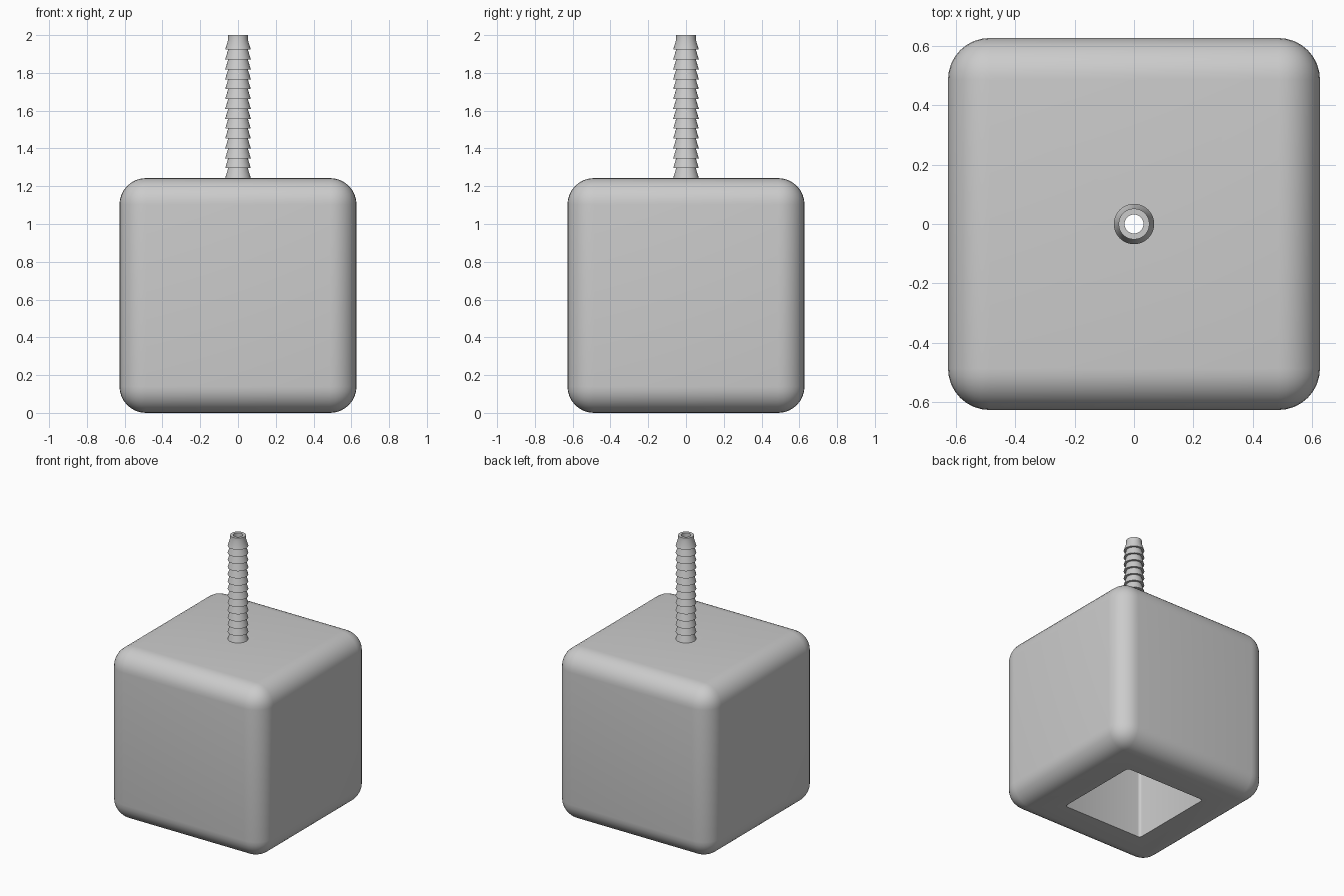
import bpy, bmesh, math

W, H = 1.255, 1.243            # block width and height
OPEN, CEILING = 0.645, 0.94    # square cavity width and height
BORE = 0.032                   # radius of the channel through the stem
SIDES = 48

old = bpy.data.objects.get("Cube")
if old:
    bpy.data.objects.remove(old, do_unlink=True)

grey = bpy.data.materials.new("plain grey")
grey.use_nodes = True
colour = (0.6, 0.6, 0.6, 1)
grey.diffuse_color = colour
grey.node_tree.nodes["Principled BSDF"].inputs["Base Color"].default_value = colour


def add_object(name, bm):
    bmesh.ops.recalc_face_normals(bm, faces=bm.faces)
    mesh = bpy.data.meshes.new(name)
    bm.to_mesh(mesh)
    bm.free()
    mesh.materials.append(grey)
    obj = bpy.data.objects.new(name, mesh)
    bpy.context.collection.objects.link(obj)
    return obj


def activate(obj):
    bpy.ops.object.select_all(action='DESELECT')
    obj.select_set(True)
    bpy.context.view_layer.objects.active = obj


def rounded_box(name, width, low, high, radius, segments, only_upright=False):
    bm = bmesh.new()
    bmesh.ops.create_cube(bm, size=1)
    for v in bm.verts:
        v.co.x *= width
        v.co.y *= width
        v.co.z = low if v.co.z < 0 else high
    edges = [e for e in bm.edges if not only_upright
             or abs(e.verts[0].co.z - e.verts[1].co.z) > 0.1]
    bmesh.ops.bevel(bm, geom=edges, offset=radius, segments=segments,
                    profile=0.5, affect='EDGES')
    return add_object(name, bm)


def cut(target, cutter):
    cutter.hide_render = True
    mod = target.modifiers.new("cut", 'BOOLEAN')
    mod.operation, mod.solver, mod.object = 'DIFFERENCE', 'EXACT', cutter
    activate(target)
    bpy.ops.object.modifier_apply(modifier=mod.name)
    bpy.data.objects.remove(cutter, do_unlink=True)


def smooth(obj):
    activate(obj)
    bpy.ops.object.shade_smooth_by_angle(angle=math.radians(30))


# Rounded block, hollowed from below and drilled through the top
block = rounded_box("block", W, 0, H, 0.14, 8)
cut(block, rounded_box("cavity_cutter", OPEN, -0.2, CEILING, 0.02, 4, True))
bm = bmesh.new()
bmesh.ops.create_cone(bm, cap_ends=True, segments=SIDES, radius1=BORE,
                      radius2=BORE, depth=1)
bmesh.ops.translate(bm, verts=bm.verts, vec=(0, 0, H))
cut(block, add_object("bore_cutter", bm))
smooth(block)

# Barbed hollow stem, turned from a sawtooth profile
BARBS, PITCH, NECK, RIM = 14, 0.0523, 0.052, 0.068
profile = [(BORE, H)]
for i in range(BARBS):
    base = H + i * PITCH
    profile += [(RIM, base), (NECK, base + PITCH)]
profile += [(NECK, 2), (BORE, 2)]

bm = bmesh.new()
verts = [bm.verts.new((r, 0, z)) for r, z in profile]
loop = [bm.edges.new((a, b)) for a, b in zip(verts, verts[1:] + verts[:1])]
bmesh.ops.spin(bm, geom=verts + loop, cent=(0, 0, 0), axis=(0, 0, 1),
               angle=math.tau, steps=SIDES, use_merge=True)
bmesh.ops.remove_doubles(bm, verts=bm.verts, dist=0.0001)
smooth(add_object("barbed_stem", bm))
